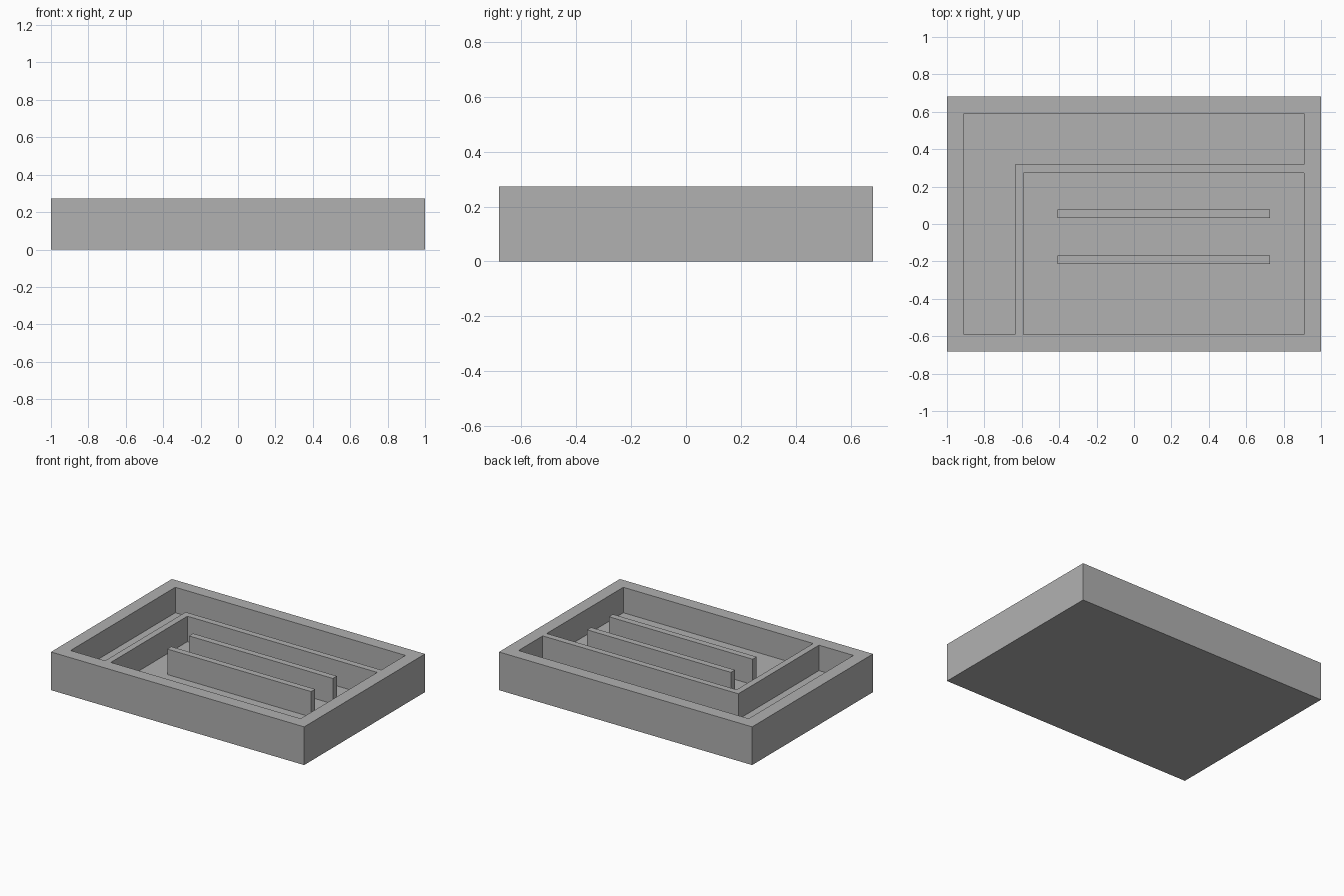
import bpy
import bmesh

cube = bpy.data.objects.get("Cube")
if cube:
    bpy.data.objects.remove(cube, do_unlink=True)

# All sizes are whole modules: the tray is 44 x 30 x 6 of them
U = 2 / 44
HEIGHT, FLOOR = 6, 2

grey = bpy.data.materials.new("plain_grey")
grey.use_nodes = True
grey.diffuse_color = (0.44, 0.44, 0.44, 1)
bsdf = next(n for n in grey.node_tree.nodes if n.type == "BSDF_PRINCIPLED")
bsdf.inputs["Base Color"].default_value = grey.diffuse_color


def prism(name, outline, z0, z1):
    """Extrude a counter-clockwise plan outline from z0 to z1 (in modules)."""
    bm = bmesh.new()
    base = bm.faces.new([bm.verts.new((x * U, y * U, z0 * U)) for x, y in outline])
    top = bmesh.ops.extrude_face_region(bm, geom=[base], use_keep_orig=True)
    verts = [g for g in top["geom"] if isinstance(g, bmesh.types.BMVert)]
    bmesh.ops.translate(bm, verts=verts, vec=(0, 0, (z1 - z0) * U))
    bmesh.ops.recalc_face_normals(bm, faces=bm.faces)
    mesh = bpy.data.meshes.new(name)
    bm.to_mesh(mesh)
    bm.free()
    mesh.materials.append(grey)
    obj = bpy.data.objects.new(name, mesh)
    bpy.context.collection.objects.link(obj)
    return obj


def rect(x0, x1, y0, y1):
    return [(x0, y0), (x1, y0), (x1, y1), (x0, y1)]


# Outer block
tray = prism("tray_body", rect(-22, 22, -15, 15), 0, HEIGHT)

# Pockets: an L-shaped channel and the main compartment, leaving a thin divider
channel = [(-20, -13), (-14, -13), (-14, 7), (20, 7), (20, 13), (-20, 13)]
cutters = [
    prism("channel_cutter", channel, FLOOR, HEIGHT + 1),
    prism("compartment_cutter", rect(-13, 20, -13, 6), FLOOR, HEIGHT + 1),
]
for cutter in cutters:
    cutter.hide_render = True
    mod = tray.modifiers.new("pocket", "BOOLEAN")
    mod.operation = "DIFFERENCE"
    mod.solver = "EXACT"
    mod.object = cutter

# Bake the cuts and discard the cutters
graph = bpy.context.evaluated_depsgraph_get()
tray_mesh = bpy.data.meshes.new_from_object(tray.evaluated_get(graph))
tray.modifiers.clear()
tray.data = tray_mesh
for cutter in cutters:
    bpy.data.objects.remove(cutter, do_unlink=True)

# Two free-standing ribs in the main compartment
for name, y in (("back_rib", 0.7), ("front_rib", -4.7)):
    prism(name, rect(-9, 16, y, y + 1), FLOOR, HEIGHT)
